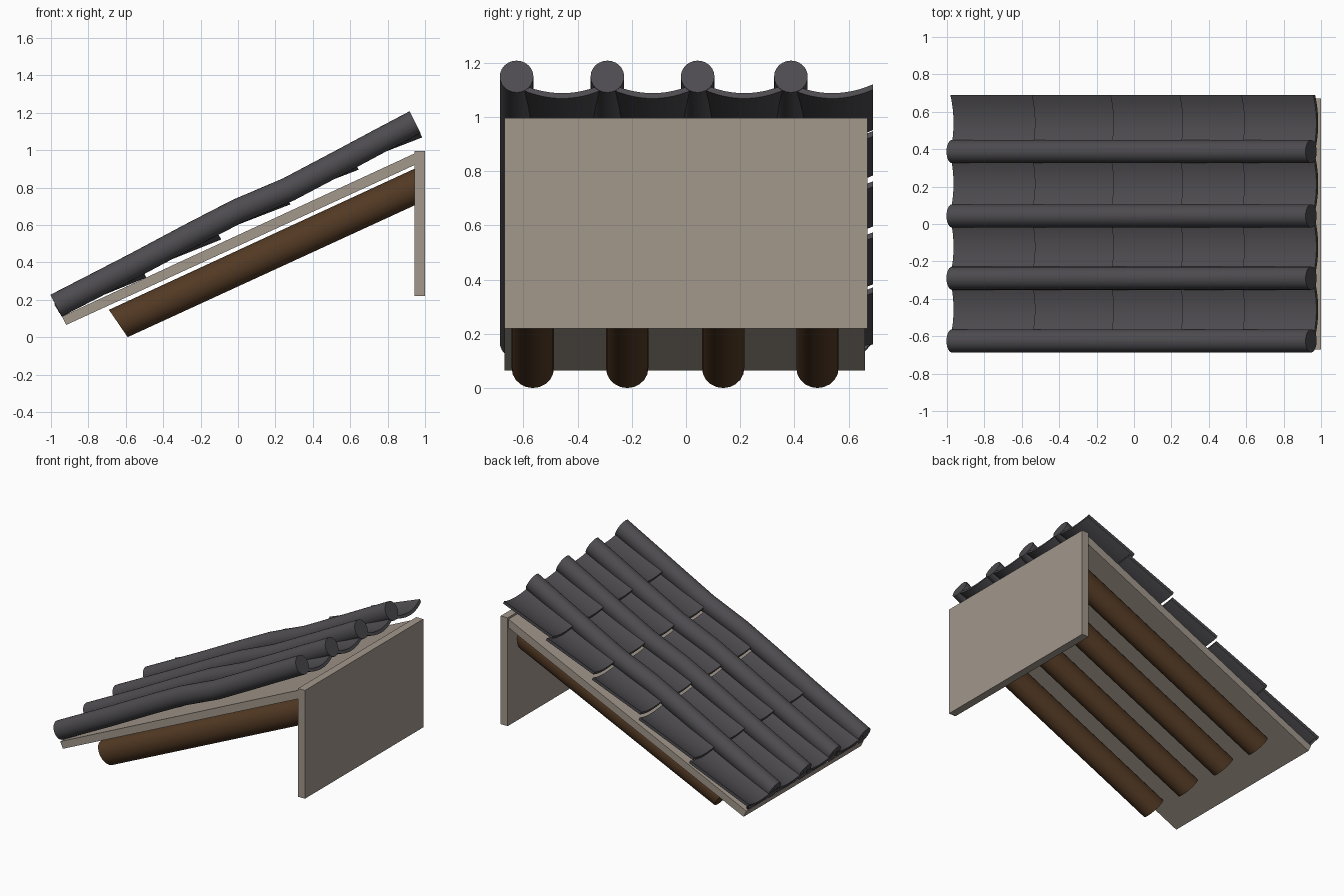
import bpy, math
from mathutils import Vector

if "Cube" in bpy.data.objects:
    bpy.data.objects.remove(bpy.data.objects["Cube"])


def material(name, col):
    m = bpy.data.materials.new(name)
    m.diffuse_color = (*col, 1)
    m.use_nodes = True
    m.node_tree.nodes["Principled BSDF"].inputs["Base Color"].default_value = m.diffuse_color
    return m


TILE = material("slate grey", (0.075, 0.071, 0.079))
PLASTER = material("warm stone", (0.36, 0.31, 0.26))
WOOD = material("dark brown wood", (0.085, 0.041, 0.017))


def loft(name, profile, stations, mat, smooth=True):
    """Sweep a closed (y, h) profile through stations of (centre, up vector)."""
    n = len(profile)
    verts = [Vector(c) + Vector((0, y, 0)) + Vector(u) * h
             for c, u in stations for y, h in profile]
    faces = [tuple(range(n))[::-1]]
    for s in range(len(stations) - 1):
        for i in range(n):
            j = (i + 1) % n
            faces.append((s * n + i, s * n + j, (s + 1) * n + j, (s + 1) * n + i))
    last = (len(stations) - 1) * n
    faces.append(tuple(range(last, last + n)))
    me = bpy.data.meshes.new(name)
    me.from_pydata(verts, [], faces)
    ob = bpy.data.objects.new(name, me)
    bpy.context.collection.objects.link(ob)
    me.materials.append(mat)
    bpy.ops.object.select_all(action='DESELECT')
    ob.select_set(True)
    bpy.context.view_layer.objects.active = ob
    # consistent outward normals
    bpy.ops.object.mode_set(mode='EDIT')
    bpy.ops.mesh.select_all(action='SELECT')
    bpy.ops.mesh.normals_make_consistent(inside=False)
    bpy.ops.object.mode_set(mode='OBJECT')
    if smooth:
        bpy.ops.object.shade_smooth_by_angle(angle=math.radians(35))
    return ob


def ring(ry, rh, n):
    return [(ry * math.cos(2 * math.pi * i / n), rh * math.sin(2 * math.pi * i / n))
            for i in range(n)]


# Upright wall plate and sloping roof board
square = [(-0.67, -1), (0.67, -1), (0.67, 1), (-0.67, 1)]
loft("wall_plate", square, [((0.945, 0, 0.608), (0, 0, 0.388)),
                            ((1.0, 0, 0.608), (0, 0, 0.388))], PLASTER, False)
board = [(-0.67, -1), (0.66, -1), (0.66, 1), (-0.67, 1)]
loft("roof_board", board, [((-0.93, 0, 0.088), (-0.011, 0, 0.023)),
                           ((0.95, 0, 0.954), (0, 0, 0.031))], PLASTER, False)

# Round rafters with slanted lower ends
for y in (-0.565, -0.217, 0.137, 0.485):
    loft("rafter", ring(0.078, 1, 20),
         [((-0.64, y, 0.073), (-0.05, 0, 0.073)),
          ((0.96, y, 0.81), (0, 0, 0.098))], WOOD)

# Long round cover tiles with a gentle wave along the slope
UP = Vector((-0.45, 0, 0.89))
path = [(-0.973, 0.168), (-0.55, 0.386), (-0.25, 0.546), (0.0, 0.675),
        (0.27, 0.79), (0.55, 0.938), (0.75, 1.045), (0.947, 1.149)]
for y in (-0.625, -0.29, 0.043, 0.387):
    loft("cover_tile", ring(0.062, 0.066, 24), [((x, y, z), UP) for x, z in path], TILE)

# Curved pan tiles, overlapping up the slope, with a drip lip at the eave
HALF, DEPTH, THICK, N = 0.15, 0.037, 0.022, 12
ts = [-1 + 2 * i / N for i in range(N + 1)]
pan = ([(HALF * t, DEPTH * t * t) for t in ts]
       + [(HALF * t, DEPTH * t * t - THICK) for t in reversed(ts)])
lip = ([(HALF * t, DEPTH * t * t - 0.005) for t in ts]
       + [(HALF * t, DEPTH * t * t - 0.01 - 0.085 * (1 - t * t)) for t in reversed(ts)])


def axis_z(x):
    return 0.17 + (x + 0.985) * 0.508


lower = (-0.965, -0.53, -0.11, 0.26, 0.59)
upper = (-0.50, -0.10, 0.27, 0.635, 0.975)
for y in (-0.457, -0.123, 0.215, 0.54):
    for a, b in zip(lower, upper):
        loft("pan_tile", pan, [((a, y, axis_z(a) - 0.032), UP),
                               ((b, y, axis_z(b) - 0.078), UP)], TILE)
    a = lower[0]
    z = axis_z(a) - 0.032
    drip_up = Vector((-0.55, 0, 0.83))
    loft("drip_lip", lip, [((a, y, z), drip_up),
                           ((a + 0.014, y, z + 0.006), drip_up)], TILE)
